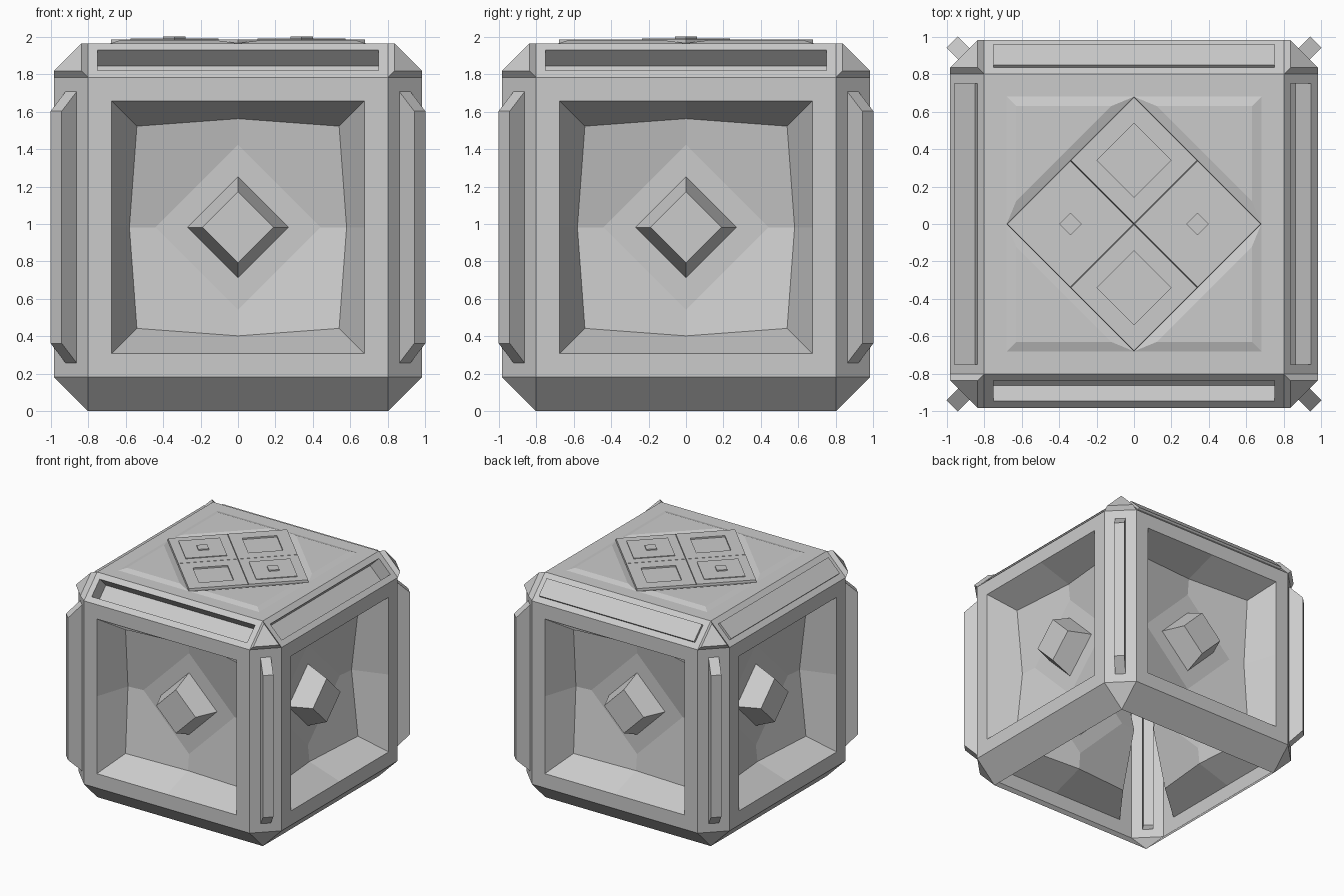
import bpy, bmesh
from math import radians, sqrt
from mathutils import Matrix, Vector

if "Cube" in bpy.data.objects:
    bpy.data.objects.remove(bpy.data.objects["Cube"])

H, I, CZ = 0.9825, 0.80, 0.9825        # half size, half size inside the chamfer, centre height
EDGE_N = (H + I) / sqrt(2)             # distance of the chamfer planes from the centre
EDGE_W = (H - I) / sqrt(2)             # half width of the chamfers


def rot(deg, axis):
    return Matrix.Rotation(radians(deg), 4, axis)


LIFT = Matrix.Translation((0, 0, CZ))
FRONT = rot(90, 'X')                   # local x, y, z -> right, up, outward


def build(name, loops, mat, cap=True):
    """Bridge a series of equal loops from the rim inward, then close the last one."""
    me = bpy.data.meshes.new(name)
    bm = bmesh.new()
    rings = [[bm.verts.new(mat @ Vector(p)) for p in lp] for lp in loops]
    for a, b in zip(rings, rings[1:]):
        n = len(a)
        for i in range(n):
            j = (i + 1) % n
            bm.faces.new((a[i], a[j], b[j], b[i]))
    if cap:
        bm.faces.new(rings[-1])
    bm.to_mesh(me)
    bm.free()
    ob = bpy.data.objects.new(name, me)
    bpy.context.collection.objects.link(ob)
    return ob


def rect(w, h, z):
    return [(-w, -h, z), (w, -h, z), (w, h, z), (-w, h, z)]


def diamond(r, z, cx=0, cy=0):
    return [(cx, cy - r, z), (cx + r, cy, z), (cx, cy + r, z), (cx - r, cy, z)]


def octo(c, m, zc, zm):
    """Square loop with corner points at c and edge midpoints at m."""
    return [(-c, -c, zc), (0, -m, zm), (c, -c, zc), (m, 0, zm),
            (c, c, zc), (0, m, zm), (-c, c, zc), (-m, 0, zm)]


def recess_floor(mat):
    """Four raised corner facets around a flat diamond."""
    me = bpy.data.meshes.new("panel_floor")
    bm = bmesh.new()
    o = [bm.verts.new(mat @ Vector(p)) for p in octo(0.54, 0.58, 0.78, 0.69)]
    d = [bm.verts.new(mat @ Vector(p)) for p in diamond(0.44, 0.675)]
    for i in range(4):
        j = (i + 1) % 4
        bm.faces.new((o[2 * i + 1], o[(2 * i + 2) % 8], o[(2 * i + 3) % 8], d[j], d[i]))
    bm.to_mesh(me)
    bm.free()
    bpy.context.collection.objects.link(bpy.data.objects.new("panel_floor", me))


for k in range(4):
    turn = LIFT @ rot(90 * k, 'Z')
    side = turn @ FRONT

    # side frame with recessed panel and tapered diamond knob
    build("side_frame", [octo(I, I, H, H), octo(0.675, 0.675, H, H),
                         octo(0.54, 0.58, 0.78, 0.69)], side, cap=False)
    recess_floor(side)
    build("panel_knob", [diamond(0.44, 0.675), diamond(0.27, 0.675),
                         diamond(0.19, 0.857)], side)

    # vertical chamfer with raised corner post
    build("corner_post", [rect(EDGE_W, I, EDGE_N), rect(0.042, 0.725, EDGE_N),
                          rect(0.042, 0.62, EDGE_N + 0.113)], turn @ rot(45, 'Z') @ FRONT)

    # upper chamfer: sunken slot at front and right, raised bar at back and left
    depth = -0.12 if k < 2 else 0.02
    build("top_edge_slot", [rect(I, EDGE_W, EDGE_N), rect(0.75, 0.078, EDGE_N),
                            rect(0.75, 0.078, EDGE_N + depth)], turn @ rot(-45, 'X') @ FRONT)

    # lower chamfer
    build("bottom_edge", [rect(I, EDGE_W, EDGE_N)], turn @ rot(45, 'X') @ FRONT)

    # corner caps
    c = 0.835
    build("top_corner", [[(I, -H, I), (H, -I, I), (I, -I, H)],
                         [(c, -H, c), (H, -c, c), (c, -c, H)]], turn)
    build("bottom_corner", [[(I, -H, -I), (I, -I, -H), (H, -I, -I)]], turn)

    # low corner plateaus on the lid
    s, b = 0.68, 0.05
    a = s - b
    near = b / 0.4142
    build("lid_corner", [[(0, -s, H), (s, -s, H), (s, 0, H)],
                         [(near, -a, H + 0.017), (a, -a, H + 0.017), (a, -near, H + 0.017)]], turn)

    # lid tiles: sunken squares front and back, stepped buttons left and right
    def tile(r, z):
        return diamond(r, H + z, 0, -0.34)
    if k % 2 == 0:
        loops = [tile(0.34, 0), tile(0.337, 0.021), tile(0.197, 0.021), tile(0.197, 0.008)]
    else:
        loops = [tile(0.34, 0), tile(0.337, 0.021), tile(0.235, 0.021), tile(0.235, 0.027),
                 tile(0.06, 0.027), tile(0.06, 0.037)]
    build("lid_tile", loops, turn)

# flat lid; the underside stays open
build("lid", [rect(I, I, H)], LIFT)
